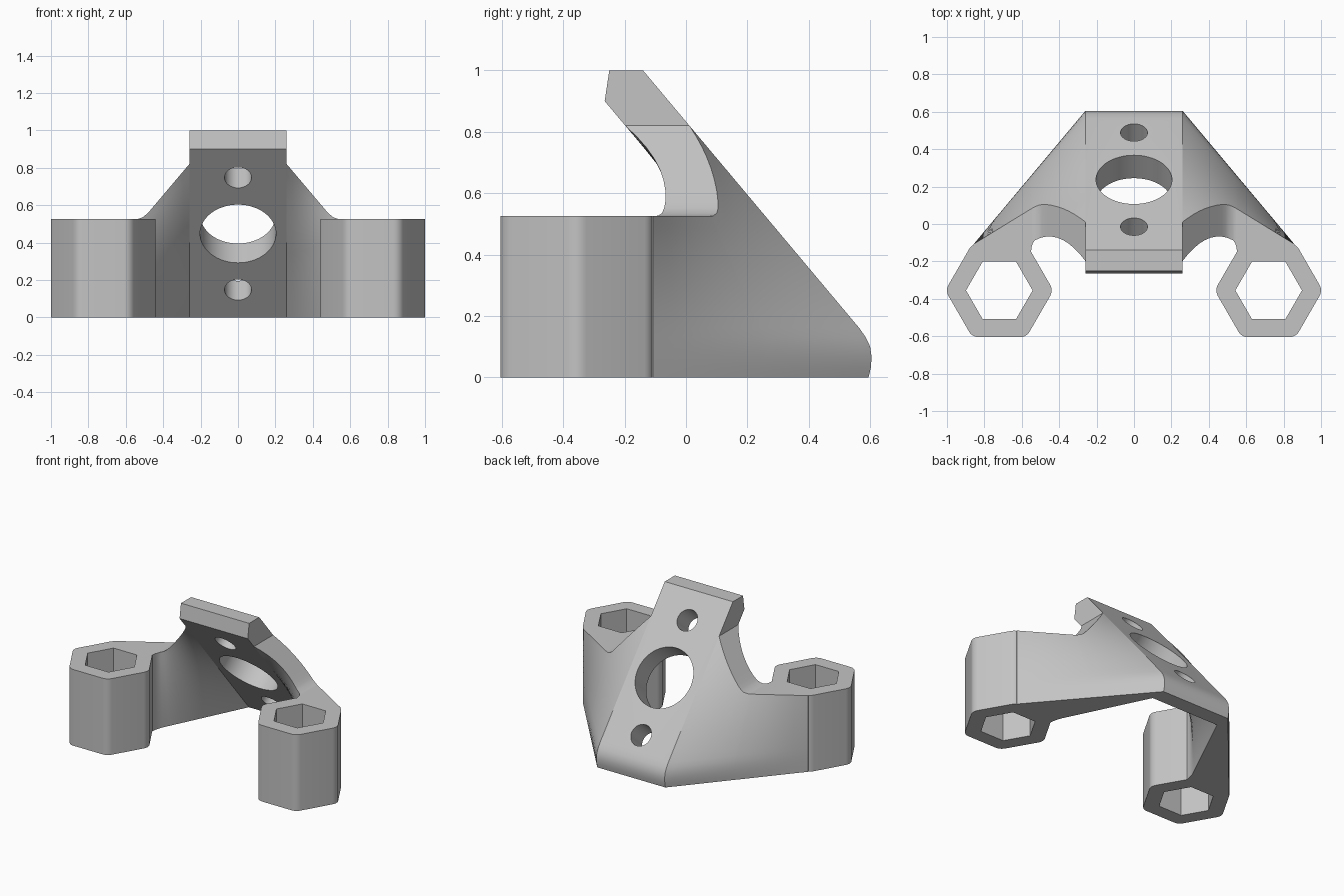
import bpy, bmesh, math
from mathutils import Matrix, Vector

cube = bpy.data.objects.get("Cube")
if cube:
    bpy.data.objects.remove(cube, do_unlink=True)

grey = bpy.data.materials.new("light_grey")
grey.use_nodes = True
COLOUR = (0.55, 0.55, 0.55, 1)
grey.diffuse_color = COLOUR
grey.node_tree.nodes["Principled BSDF"].inputs["Base Color"].default_value = COLOUR

HALF = 0.26            # half width of the slanted plate
BOSS = (0.72, -0.355)  # centre of the left hexagonal boss
TOP = 0.525            # height of the bosses
SLOPE = 0.839          # depth gained per unit of height lost on the plate


def interp(points, v):
    """Piecewise linear lookup through (key, value) pairs."""
    for (a, p), (b, q) in zip(points, points[1:]):
        if v <= b:
            return p + (q - p) * (v - a) / (b - a)
    return points[-1][1]


BACK = [(0, 0.595), (0.03, 0.602), (0.065, 0.605), (0.1, 0.6), (0.13, 0.586), (0.16, 0.565), (1, -0.14)]
CREST = [(HALF, 0.82), (0.47, 0.572), (0.49, 0.551), (0.51, 0.535), (0.54, TOP), (1, TOP)]


def front(z):
    return -0.265 + (0.9 - z) * SLOPE


def make(name, bm):
    bmesh.ops.recalc_face_normals(bm, faces=bm.faces)
    mesh = bpy.data.meshes.new(name)
    bm.to_mesh(mesh)
    bm.free()
    obj = bpy.data.objects.new(name, mesh)
    bpy.context.collection.objects.link(obj)
    mesh.materials.append(grey)
    return obj


def extrude(name, ring, offset):
    bm = bmesh.new()
    face = bm.faces.new([bm.verts.new(p) for p in ring])
    out = bmesh.ops.extrude_face_region(bm, geom=[face])
    moved = [v for v in out["geom"] if isinstance(v, bmesh.types.BMVert)]
    bmesh.ops.translate(bm, verts=moved, vec=offset)
    return make(name, bm)


def boolean(obj, other, operation):
    mod = obj.modifiers.new(operation.lower(), "BOOLEAN")
    mod.operation, mod.object, mod.solver = operation, other, "EXACT"
    bpy.context.view_layer.objects.active = obj
    bpy.ops.object.modifier_apply(modifier=mod.name)
    bpy.data.objects.remove(other, do_unlink=True)


def hexagon(radius, z, fillet=0):
    """Hexagon around the boss centre, with optional rounded corners."""
    ring = []
    for i in range(6):
        a = i * math.pi / 3
        steps = [k * math.pi / 18 for k in range(-3, 4)] if fillet else [0]
        r = radius - fillet * 2 / math.sqrt(3)
        for s in steps:
            ring.append((BOSS[0] + r * math.cos(a) + fillet * math.cos(a + s),
                         BOSS[1] + r * math.sin(a) + fillet * math.sin(a + s), z))
    return ring


def arm():
    """Web ruled from the slanted plate edge to the upright boss."""
    columns = [HALF + 0.03 * i for i in range(8)]
    columns += [0.49, 0.51, 0.53, 0.54, 0.547, 0.553, 0.6, 0.66, 0.72, 0.79, 0.857]
    notch = [(0.53, 0), (0.54, -0.008), (0.547, -0.025), (0.553, -0.07), (0.857, -0.07)]
    bm = bmesh.new()
    rings = []
    for x in columns:
        crest = interp(CREST, x)
        levels = [b[0] for b in BACK[:-1]]
        levels += [0.16 + (crest - 0.16) * k / 10 for k in range(1, 11)]
        t = (x - HALF) / (0.857 - HALF)
        u = min((x - HALF) / (0.545 - HALF), 1)
        dip = interp(notch, x) if x > 0.53 else 0
        outer = [(x, interp(BACK, z) * (1 - t) - 0.107 * t, z) for z in levels]
        inner = [(x, front(z) * (1 - u) - 0.095 * u + dip, z) for z in reversed(levels)]
        rings.append([bm.verts.new(p) for p in outer + inner])
    n = len(rings[0])
    for a, b in zip(rings, rings[1:]):
        for i in range(n):
            j = (i + 1) % n
            bm.faces.new((a[i], a[j], b[j], b[i]))
    bm.faces.new(rings[0])
    bm.faces.new(rings[-1])
    return make("arm_part", bm)


def smooth(obj, angle):
    bpy.ops.object.select_all(action="DESELECT")
    obj.select_set(True)
    bpy.context.view_layer.objects.active = obj
    bpy.ops.object.shade_smooth_by_angle(angle=math.radians(angle))


# Slanted centre plate with a bevelled top lip
profile = [(y, z) for z, y in BACK] + [(-0.25, 1), (-0.265, 0.9), (front(0), 0)]
plate = extrude("slanted_plate", [(-HALF, y, z) for y, z in profile], (2 * HALF, 0, 0))

# One large and two small holes square to the plate
normal = Vector((0, 1, SLOPE)).normalized()
turn = normal.to_track_quat("Z", "Y").to_matrix().to_4x4()
for z, radius in ((0.8, 0.072), (0.5, 0.203), (0.2, 0.072)):
    bm = bmesh.new()
    y = 0.177 + (0.5 - z) * SLOPE
    bmesh.ops.create_cone(bm, cap_ends=True, segments=64, radius1=radius, radius2=radius,
                          depth=0.6, matrix=Matrix.Translation((0, y, z)) @ turn)
    boolean(plate, make("hole_cutter", bm), "DIFFERENCE")
smooth(plate, 25)

# Left arm with its hexagonal boss and socket
left = extrude("left_arm_and_boss", hexagon(0.289, 0, 0.06), (0, 0, TOP))
boolean(left, arm(), "UNION")
boolean(left, extrude("socket_cutter", hexagon(0.178, -0.2), (0, 0, 1)), "DIFFERENCE")
smooth(left, 25)

# Right arm mirrors the left
mesh = left.data.copy()
mesh.transform(Matrix.Scale(-1, 4, (1, 0, 0)))
mesh.flip_normals()
right = bpy.data.objects.new("right_arm_and_boss", mesh)
bpy.context.collection.objects.link(right)
